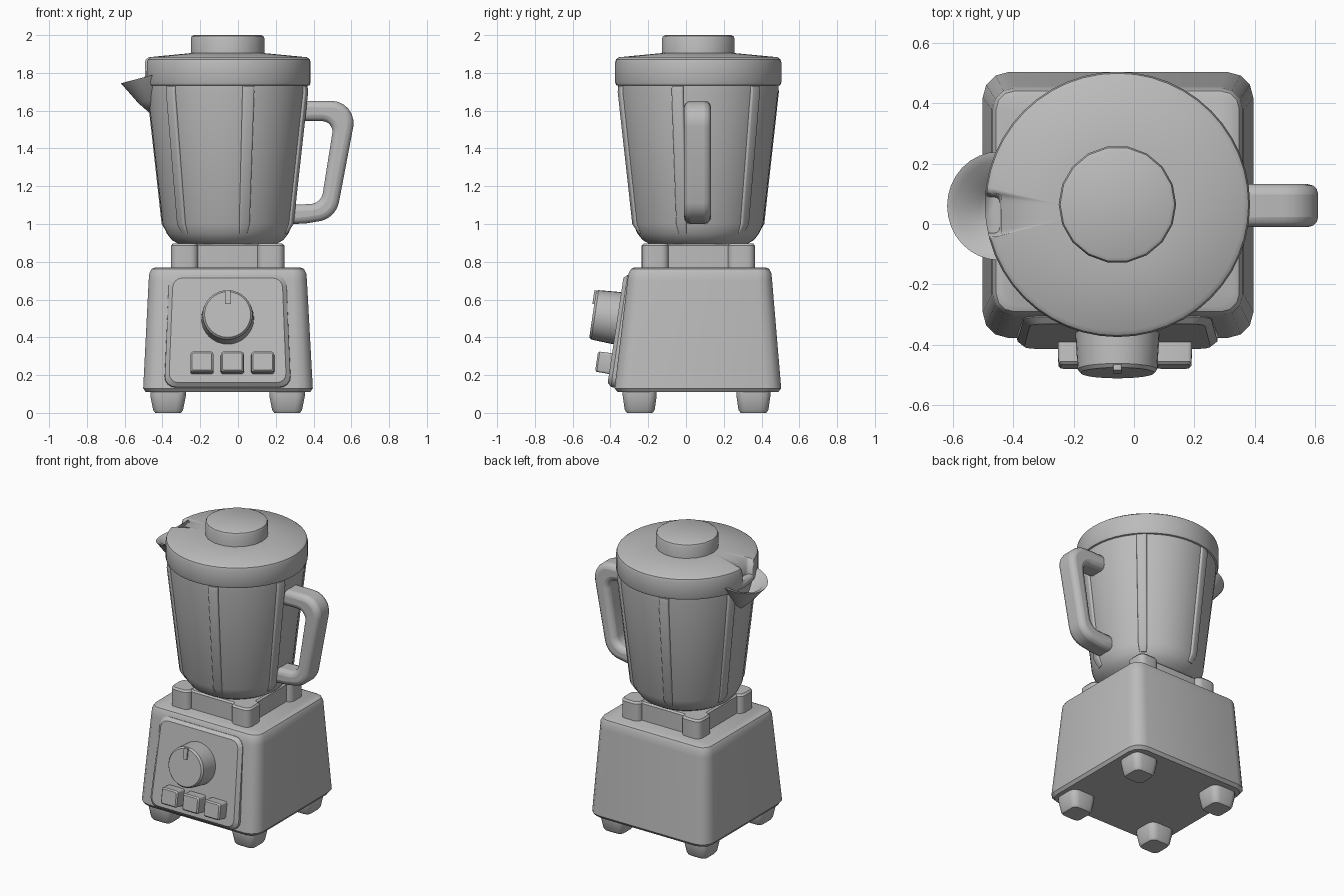
import bpy, bmesh, math
from mathutils import Matrix, Vector

if "Cube" in bpy.data.objects:
    bpy.data.objects.remove(bpy.data.objects["Cube"])

CX, CY = -0.055, 0.065
grey = bpy.data.materials.new("plain_grey")
grey.diffuse_color = (0.5, 0.5, 0.5, 1)
grey.use_nodes = True
grey.node_tree.nodes["Principled BSDF"].inputs["Base Color"].default_value = grey.diffuse_color


def finish(name, bm, matrix=None, angle=35):
    """Turn a bmesh into a shaded object."""
    if matrix is not None:
        bm.transform(matrix)
    bmesh.ops.recalc_face_normals(bm, faces=bm.faces)
    me = bpy.data.meshes.new(name)
    bm.to_mesh(me)
    bm.free()
    me.materials.append(grey)
    ob = bpy.data.objects.new(name, me)
    bpy.context.collection.objects.link(ob)
    bpy.ops.object.select_all(action='DESELECT')
    ob.select_set(True)
    bpy.context.view_layer.objects.active = ob
    bpy.ops.object.shade_smooth_by_angle(angle=math.radians(angle))
    return ob


def skin(bm, rings):
    """Bridge closed rings of points and cap both ends."""
    rows = [[bm.verts.new(p) for p in ring] for ring in rings]
    n = len(rows[0])
    for a, b in zip(rows, rows[1:]):
        for i in range(n):
            j = (i + 1) % n
            bm.faces.new((a[i], a[j], b[j], b[i]))
    bm.faces.new(rows[0][::-1])
    bm.faces.new(rows[-1])


def rounded(z, cx, cy, hx, hy, r, seg):
    pts = []
    for k, (sx, sy) in enumerate(((1, 1), (-1, 1), (-1, -1), (1, -1))):
        for i in range(seg + 1):
            a = math.pi / 2 * (k + i / seg)
            pts.append((cx + sx * (hx - r) + r * math.cos(a),
                        cy + sy * (hy - r) + r * math.sin(a), z))
    return pts


def loft(name, levels, seg=3, matrix=None, taper=0, angle=35):
    """Stack of rounded rectangles: (z, cx, cy, hx, hy, radius)."""
    bm = bmesh.new()
    skin(bm, [rounded(*lv, seg) for lv in levels])
    for v in bm.verts:
        v.co.x *= 1 - taper * v.co.y
    return finish(name, bm, matrix, angle)


def lathe(name, profile, n=48, matrix=None, angle=35):
    """Turned part from (radius, z) pairs."""
    bm = bmesh.new()
    skin(bm, [[(r * math.cos(2 * math.pi * i / n), r * math.sin(2 * math.pi * i / n), z)
               for i in range(n)] for r, z in profile])
    return finish(name, bm, matrix or Matrix.Translation((CX, CY, 0)), angle)


# Motor housing, with the front leaning back
loft("housing", [(0.11, -0.053, 0.063, 0.435, 0.425, 0.08),
                 (0.13, -0.053, 0.063, 0.449, 0.441, 0.085),
                 (0.70, -0.054, 0.073, 0.419, 0.383, 0.075),
                 (0.74, -0.054, 0.074, 0.415, 0.378, 0.07),
                 (0.762, -0.054, 0.075, 0.403, 0.366, 0.06),
                 (0.77, -0.054, 0.075, 0.385, 0.348, 0.05)], seg=3)

# Feet
for x in (-0.37, 0.26):
    for y in (-0.245, 0.357):
        loft("foot", [(0, x, y, 0.068, 0.068, 0.03), (0.015, x, y, 0.079, 0.079, 0.04),
                      (0.09, x, y, 0.094, 0.09, 0.045), (0.12, x, y, 0.094, 0.09, 0.045)])

# Collar: four corner lobes around a recessed middle
loft("collar_core", [(0.75, CX, CY, 0.265, 0.265, 0.03), (0.885, CX, CY, 0.265, 0.265, 0.03),
                     (0.895, CX, CY, 0.255, 0.255, 0.03)])
for sx in (-1, 1):
    for sy in (-1, 1):
        x, y = CX + sx * 0.228, CY + sy * 0.228
        loft("collar_lobe", [(0.75, x, y, 0.072, 0.072, 0.04), (0.885, x, y, 0.072, 0.072, 0.04),
                             (0.897, x, y, 0.062, 0.062, 0.035)], seg=4)

# Control panel and its parts, in a frame tilted with the housing front
TILT = Matrix.Translation((CX, -0.373, 0.437)) @ Matrix.Rotation(math.radians(81.5), 4, 'X')
loft("control_panel", [(-0.07, 0, 0, 0.325, 0.302, 0.06), (-0.02, 0, 0, 0.322, 0.300, 0.06),
                       (0, 0, 0, 0.300, 0.280, 0.05)], seg=4, matrix=TILT, taper=0.13)
lathe("dial", [(0.14, -0.02), (0.138, 0.03), (0.132, 0.12), (0.122, 0.132)], n=32,
      matrix=TILT @ Matrix.Translation((0, 0.065, 0)))
loft("dial_pointer", [(0.1, 0, 0.157, 0.014, 0.037, 0.004),
                      (0.142, 0, 0.157, 0.014, 0.037, 0.004)], matrix=TILT)
for k in (-1, 0, 1):
    x = 0.025 + k * 0.161
    loft("button", [(-0.02, x, -0.178, 0.062, 0.056, 0.012), (0.066, x, -0.178, 0.060, 0.054, 0.012),
                    (0.075, x, -0.178, 0.052, 0.046, 0.01)], matrix=TILT)

# Jar with six raised ribs
lathe("jar", [(0.22, 0.87), (0.26, 0.895), (0.295, 0.915), (0.322, 0.95), (0.345, 1.0),
              (0.424, 1.70), (0.424, 1.75)])
for k in range(6):
    spin = Matrix.Translation((CX, CY, 0)) @ Matrix.Rotation(math.radians(45 + 60 * k), 4, 'Z')
    loft("jar_rib", [(0.95, 0.305, 0, 0.02, 0.022, 0.008), (1.0, 0.337, 0, 0.02, 0.028, 0.01),
                     (1.70, 0.416, 0, 0.02, 0.032, 0.01), (1.73, 0.412, 0, 0.02, 0.032, 0.01)],
         matrix=spin)

# Lid with a notch above the spout, and the lid cap
lid = lathe("lid", [(0.41, 1.728), (0.434, 1.735), (0.44, 1.75), (0.44, 1.855), (0.435, 1.872),
                    (0.42, 1.883), (0.19, 1.905)])
cutter = loft("notch_cutter", [(1.78, -0.50, 0.03, 0.055, 0.06, 0.02),
                               (1.95, -0.50, 0.03, 0.065, 0.08, 0.02)])
cutter.hide_render = True
cutter.hide_set(True)
cut = lid.modifiers.new("notch", 'BOOLEAN')
cut.operation, cut.object, cut.solver = 'DIFFERENCE', cutter, 'EXACT'
lathe("lid_cap", [(0.195, 1.88), (0.195, 1.982), (0.19, 1.994), (0.178, 2.0)], n=18)

# Pouring spout: a hollow scoop
bm = bmesh.new()
N = 16
rows = []
for sx, sy, z0, f in ((0, 0, 1.57, 0), (0.08, 0.1, 1.66, 0.02), (0.172, 0.18, 1.79, 0.045),
                      (0.145, 0.15, 1.785, 0.045), (0.06, 0.07, 1.68, 0.02), (0, 0, 1.63, 0)):
    row = []
    for i in range(N + 1):
        t = math.pi * (i / N - 0.5)
        row.append(bm.verts.new((-0.448 - sx * math.cos(t), 0.06 + sy * math.sin(t),
                                 z0 - f * math.cos(t))))
    rows.append(row)
for a, b in zip(rows, rows[1:]):
    for i in range(N):
        bm.faces.new((a[i], a[i + 1], b[i + 1], b[i]))
bmesh.ops.remove_doubles(bm, verts=bm.verts, dist=0.0005)
finish("spout", bm, angle=50)


# Handle: a bent bar, outlined side-on and rounded along its rims
def corner(cx, cz, r, a0, a1, n=6):
    return [(cx + r * math.cos(math.radians(a0 + (a1 - a0) * i / n)),
             cz + r * math.sin(math.radians(a0 + (a1 - a0) * i / n))) for i in range(n + 1)]


outline = ([(0.32, 1.652)] + corner(0.495, 1.535, 0.117, 90, -10)
           + corner(0.41, 1.14, 0.127, -12, -78) + [(0.36, 1.003), (0.25, 0.998)]
           + [(0.25, 1.10)] + corner(0.38, 1.175, 0.07, -80, -12, 4)
           + corner(0.445, 1.49, 0.055, -10, 90, 5) + [(0.32, 1.545)])
bm = bmesh.new()
skin(bm, [[(x, y, z) for x, z in outline] for y in (-0.01, 0.132)])
handle = finish("handle", bm)
bev = handle.modifiers.new("round", 'BEVEL')
bev.width, bev.segments, bev.limit_method = 0.034, 3, 'ANGLE'
bev.angle_limit = math.radians(50)
bev.use_clamp_overlap = False
